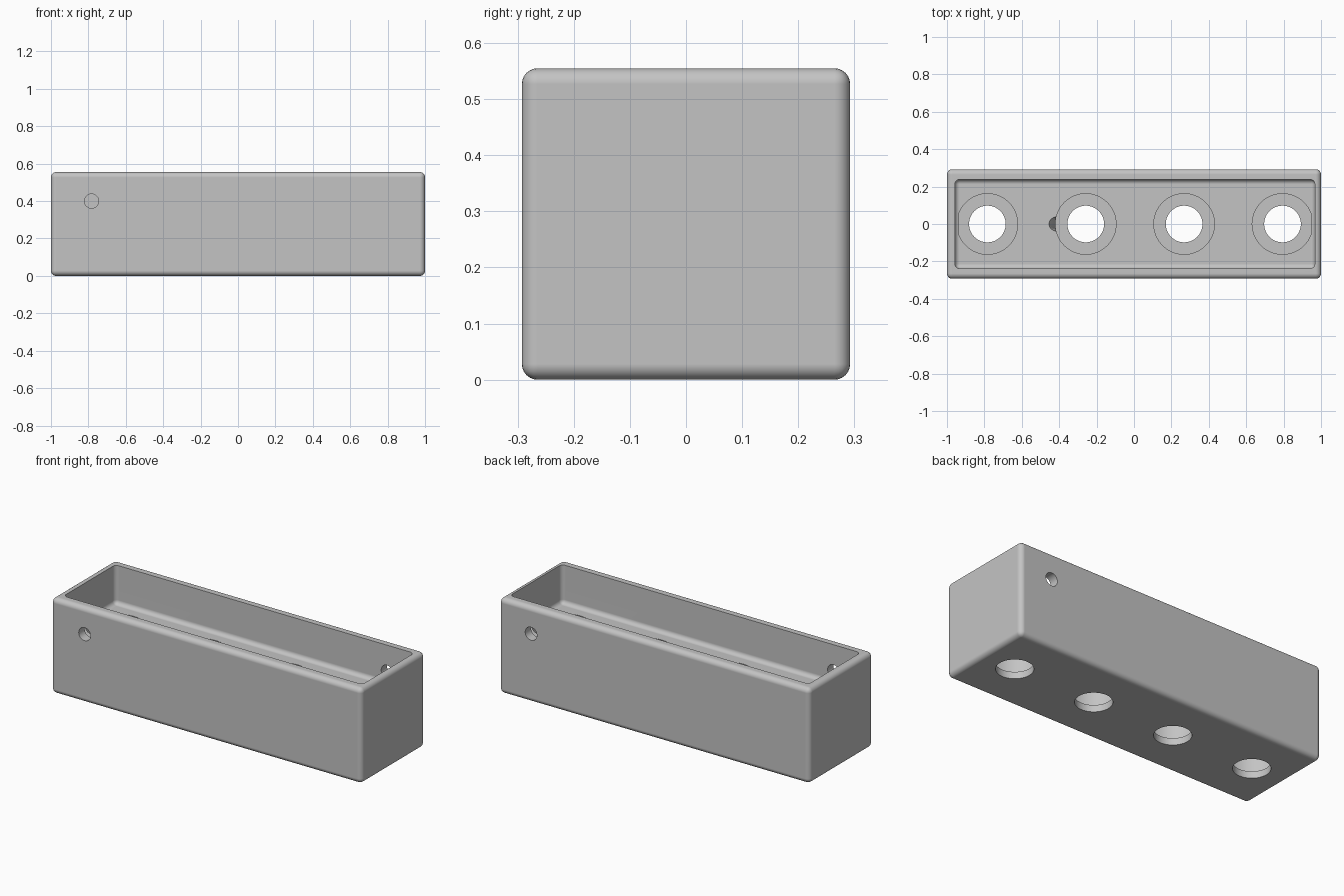
import bpy, bmesh, math
from mathutils import Matrix, Vector

if "Cube" in bpy.data.objects:
    bpy.data.objects.remove(bpy.data.objects["Cube"])

L, W, H = 2.0, 0.585, 0.555      # outer size
CX = 0.005                       # cavity centre along x
FLOOR = 0.33                     # top of the thick floor
LEDGE = 0.04                     # thin ledge under each well

grey = bpy.data.materials.new("plain_grey")
grey.diffuse_color = (0.55, 0.55, 0.55, 1)
grey.use_nodes = True
grey.node_tree.nodes["Principled BSDF"].inputs["Base Color"].default_value = grey.diffuse_color


def make_object(name, bm):
    bmesh.ops.recalc_face_normals(bm, faces=bm.faces)
    mesh = bpy.data.meshes.new(name)
    bm.to_mesh(mesh)
    bm.free()
    mesh.materials.append(grey)
    ob = bpy.data.objects.new(name, mesh)
    bpy.context.collection.objects.link(ob)
    return ob


def rounded_box(name, centre, size, radius):
    bm = bmesh.new()
    bmesh.ops.create_cube(bm, size=1)
    bmesh.ops.scale(bm, vec=size, verts=bm.verts)
    bmesh.ops.translate(bm, vec=centre, verts=bm.verts)
    bmesh.ops.bevel(bm, geom=list(bm.edges), offset=radius, segments=6,
                    profile=0.5, affect='EDGES')
    return make_object(name, bm)


def cylinder(name, start, end, radius, sides=64):
    a, b = Vector(start), Vector(end)
    turn = (b - a).to_track_quat('Z', 'Y').to_matrix().to_4x4()
    bm = bmesh.new()
    bmesh.ops.create_cone(bm, cap_ends=True, segments=sides, radius1=radius,
                          radius2=radius, depth=(b - a).length,
                          matrix=Matrix.Translation((a + b) / 2) @ turn)
    return make_object(name, bm)


# Outer housing with rounded edges
box = rounded_box("housing", (0, 0, H / 2), (L, W, H), 0.028)

# Open tray with a rounded floor edge
cutters = [rounded_box("tray_cutter", (CX, 0, FLOOR + 0.25), (1.924, 0.476, 0.5), 0.025)]

# Four wide wells, each with a smaller hole through the bottom ledge
for i in range(4):
    x = CX + (i - 1.5) * 0.526
    cutters.append(cylinder("well_cutter", (x, 0, LEDGE), (x, 0, FLOOR + 0.0005), 0.162))
    cutters.append(cylinder("hole_cutter", (x, 0, -0.1), (x, 0, LEDGE + 0.05), 0.098))

# Slanted passage from the tray floor into the second well
cutters.append(cylinder("passage_cutter", (-0.435, 0, FLOOR + 0.05),
                        (-0.355, 0, FLOOR - 0.13), 0.038, 32))

# Side holes, one in the front wall and one in the back wall
for s in (-1, 1):
    x = CX + s * 0.788
    cutters.append(cylinder("side_hole_cutter", (x, s * 0.2, 0.4), (x, s * 0.4, 0.4), 0.038, 40))

# Cut everything out of the housing
bpy.context.view_layer.objects.active = box
box.select_set(True)
for cutter in cutters:
    mod = box.modifiers.new("cut", 'BOOLEAN')
    mod.operation = 'DIFFERENCE'
    mod.solver = 'EXACT'
    mod.object = cutter
    bpy.ops.object.modifier_apply(modifier=mod.name)
    bpy.data.objects.remove(cutter, do_unlink=True)

# Smooth rounded edges, flat walls
bpy.ops.object.shade_smooth_by_angle(angle=math.radians(30))
weighted = box.modifiers.new("flat_walls", 'WEIGHTED_NORMAL')
weighted.keep_sharp = True
